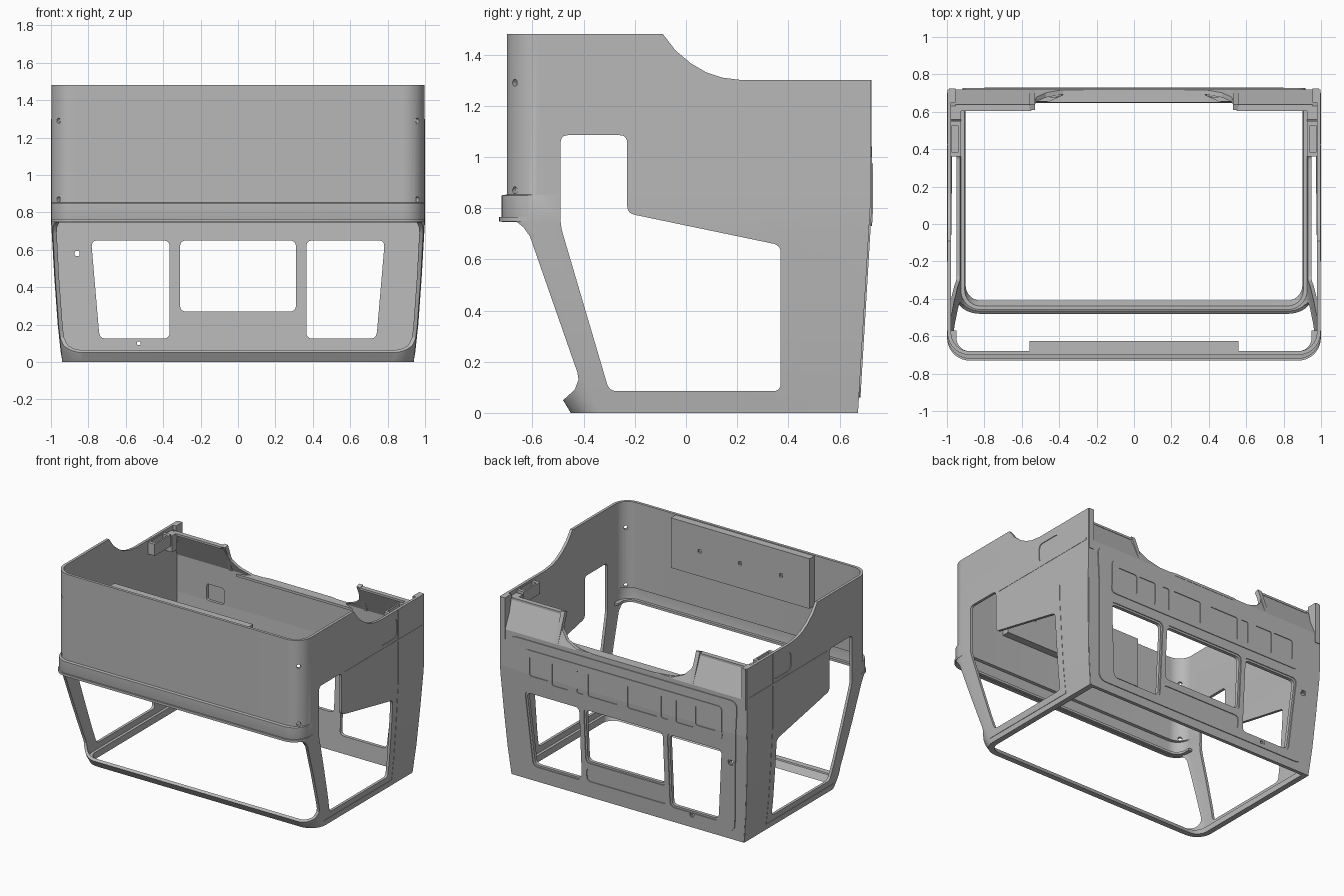
import bpy, bmesh, math
from mathutils import Vector

if "Cube" in bpy.data.objects:
    bpy.data.objects.remove(bpy.data.objects["Cube"], do_unlink=True)

grey = bpy.data.materials.new("primer_grey")
grey.use_nodes = True
grey.diffuse_color = (0.48, 0.48, 0.48, 1)
grey.node_tree.nodes["Principled BSDF"].inputs["Base Color"].default_value = (0.48, 0.48, 0.48, 1)


# ---------- helpers ----------
def make(name, bm):
    bmesh.ops.recalc_face_normals(bm, faces=bm.faces)
    me = bpy.data.meshes.new(name)
    bm.to_mesh(me)
    bm.free()
    ob = bpy.data.objects.new(name, me)
    bpy.context.collection.objects.link(ob)
    me.materials.append(grey)
    return ob


def interp(table, z):
    for (z0, v0), (z1, v1) in zip(table, table[1:]):
        if z <= z1:
            return v0 + (v1 - v0) * max(0, (z - z0) / (z1 - z0))
    return table[-1][1]


def half_width(z):
    return interp([(0, .94), (.2, .962), (.45, .98), (.76, .998), (1.5, .998)], z)


def back_y(z):
    return interp([(0, .67), (.8, .72), (1.5, .72)], z)


def rounded(points, r, steps=5):
    """Polygon with every corner rounded."""
    out = []
    pts = [Vector(p) for p in points]
    for i, p in enumerate(pts):
        a = p + (pts[i - 1] - p).normalized() * r
        b = p + (pts[(i + 1) % len(pts)] - p).normalized() * r
        for k in range(steps + 1):
            t = k / steps
            out.append(a * (1 - t) ** 2 + p * 2 * t * (1 - t) + b * t * t)
    return out


def rect(x0, x1, z0, z1):
    return [(x0, z0), (x1, z0), (x1, z1), (x0, z1)]


def mirrored(points):
    return [(-x, z) for x, z in points]


def prism(name, points, axis, a, b):
    """Extrude a 2D outline along x (outline is y,z) or along y (outline is x,z)."""
    bm = bmesh.new()
    rows = [[bm.verts.new((d, p[0], p[1]) if axis == 'x' else (p[0], d, p[1]))
             for p in points] for d in (a, b)]
    n = len(points)
    bm.faces.new(rows[0])
    bm.faces.new(rows[1][::-1])
    for i in range(n):
        j = (i + 1) % n
        bm.faces.new((rows[0][i], rows[0][j], rows[1][j], rows[1][i]))
    return make(name, bm)


def box(name, x0, x1, y0, y1, z0, z1):
    return prism(name, rect(y0, y1, z0, z1), 'x', x0, x1)


def loft(name, rings):
    """Join closed rings; each ring is an outer run followed by its inner run reversed."""
    bm = bmesh.new()
    rows = [[bm.verts.new(p) for p in ring] for ring in rings]
    m = len(rows[0])
    for lo, hi in zip(rows, rows[1:]):
        for i in range(m):
            j = (i + 1) % m
            bm.faces.new((lo[i], lo[j], hi[j], hi[i]))
    for row in (rows[0], rows[-1]):
        for i in range(m // 2 - 1):
            bm.faces.new((row[i], row[i + 1], row[m - 2 - i], row[m - 1 - i]))
    return make(name, bm)


def u_ring(z, hx, yf, yb, t, radius=.12, steps=10):
    """U-shaped wall section, open at the back."""
    def run(inset):
        r, w, f = radius - inset, hx - inset, yf + inset
        right = [(w - r + r * math.sin(q), f + r - r * math.cos(q), z)
                 for q in [k * math.pi / 2 / steps for k in range(steps + 1)]]
        right.append((w, yb, z))
        return [(-x, y, zz) for x, y, zz in reversed(right)] + right
    return run(0) + run(t)[::-1]


def boolean(ob, cutter, op='DIFFERENCE'):
    mod = ob.modifiers.new("cut", 'BOOLEAN')
    mod.operation, mod.object, mod.solver = op, cutter, 'EXACT'
    bpy.context.view_layer.objects.active = ob
    bpy.ops.object.modifier_apply(modifier=mod.name)
    bpy.data.objects.remove(cutter, do_unlink=True)


def smooth(ob):
    bpy.ops.object.select_all(action='DESELECT')
    ob.select_set(True)
    bpy.context.view_layer.objects.active = ob
    bpy.ops.object.shade_smooth_by_angle(angle=math.radians(30))


# ---------- cab shell: front panel, sides and pillars ----------
fronts = [(0, -.45), (.05, -.48), (.2, -.533), (.45, -.621), (.75, -.72),
          (.85, -.72), (.853, -.70), (1.48, -.70)]
shell = loft("cab_shell", [u_ring(z, half_width(z), yf, back_y(z), .02) for z, yf in fronts])
windscreen = [(-1, .75), (-.66, .745), (-.635, .725), (-.61, .69), (-.425, .16),
              (-.42, .13), (-.435, .09), (-.48, .05), (-1, .05)]
roof_cut = [(-.09, 1.6), (-.09, 1.48), (-.04, 1.415), (.02, 1.365), (.08, 1.33),
            (.14, 1.31), (.22, 1.3), (1, 1.3), (1, 1.6)]
door_window = [(-.49, 1.085), (-.23, 1.085), (-.23, .78), (.37, .655),
               (.37, .085), (-.3, .085), (-.49, .73)]
boolean(shell, prism("cutter", windscreen, 'x', -1.5, 1.5))
boolean(shell, prism("cutter", roof_cut, 'x', -1.5, 1.5))
boolean(shell, prism("cutter", rounded(door_window, .03), 'x', -1.5, 1.5))

for s in (-1, 1):
    # shallow side hatch and corner bolt holes
    hatch = rounded(rect(.215, .41, 1.105, 1.24), .035)
    boolean(shell, prism("cutter", hatch, 'x', s * .993, s * 1.1))
    for z in (.87, 1.29):
        bm = bmesh.new()
        bmesh.ops.create_cone(bm, cap_ends=True, segments=14, radius1=.014, radius2=.014, depth=.2)
        hole = make("cutter", bm)
        hole.location = (s * .95, -.66, z)
        hole.rotation_euler = Vector((s, -1, 0)).to_track_quat('Z', 'Y').to_euler()
        bpy.context.view_layer.update()
        boolean(shell, hole)
smooth(shell)

# lip above the windscreen and bottom sill
smooth(loft("windscreen_lip", [u_ring(z, .999, -.73, -.57, .05) for z in (.748, .765)]))
sill = loft("bottom_sill", [u_ring(z, half_width(z) - .002, yf + .002, back_y(z) - .01, .038)
                            for z, yf in ((0, -.45), (.045, -.478))])
smooth(sill)


# ---------- raised seams on the sides ----------
def side_strip(name, s, y0, y1, z0, z1, thick=.004):
    levels = [z0] + [z for z in (.2, .45, .76) if z0 < z < z1] + [z1]
    rings = []
    for z in levels:
        w = half_width(z)
        rings.append([(s * (w + thick), y0, z), (s * (w + thick), y1, z),
                      (s * (w - .01), y1, z), (s * (w - .01), y0, z)])
    return loft(name, rings)


for s, side in ((1, "left"), (-1, "right")):
    side_strip(side + "_door_seam", s, .42, .427, .04, 1.3, .002)
    side_strip(side + "_sill_seam", s, -.355, .425, .036, .044, .003)
    side_strip(side + "_waist_ridge", s, -.2, .7, 1.068, 1.082, .002)
    # inner latch tray, bracket and rear corner post
    tray = box(side + "_latch_tray", s * .925, s * .985, .36, .55, 1.2, 1.285)
    boolean(tray, box("cutter", s * .937, s * .975, .385, .525, 1.22, 1.4))
    box(side + "_inner_bracket", s * .925, s * .985, .56, .62, 1.15, 1.27)
    prism(side + "_rear_post", [(.715, 1.0), (.725, 1.0), (.725, 1.3), (.65, 1.3), (.65, 1.27)],
          'x', s * .955, s * .99)

# plate inside the front panel
plate = box("inner_front_plate", -.56, .56, -.69, -.625, 1.11, 1.475)
for x in (-.33, 0, .33):
    boolean(plate, box("cutter", x - .012, x + .012, -.64, -.5, 1.28, 1.304))


# ---------- back wall ----------
def wall_slab(name, offset, thick):
    """Slab that follows the bent back profile and the side taper."""
    profile = [(0, .672), (.2, .684), (.45, .699), (.8, .72), (1.07, .72), (1.27, .63)]
    rings = []
    for z, y in profile:
        w, y = half_width(z) - .004, y + offset
        rings.append([(-w, y, z), (w, y, z), (w, y - thick, z), (-w, y - thick, z)])
    return loft(name, rings)


outer_window = [(.365, .125), (.74, .125), (.785, .65), (.365, .65)]
windows = [outer_window, mirrored(outer_window), rect(-.31, .31, .27, .65)]
header_holes = [rect(.6, .74, .8, .92)]
header_holes.append(mirrored(header_holes[0]))


def cut_holes(ob, outlines, r, grow=0):
    for outline in outlines:
        c = sum((Vector(p) for p in outline), Vector((0, 0))) / len(outline)
        pts = [Vector(p) + Vector((math.copysign(grow, p[0] - c.x), math.copysign(grow, p[1] - c.y)))
               for p in outline]
        boolean(ob, prism("cutter", rounded(pts, r), 'y', .4, 1))


wall = wall_slab("back_wall", 0, .025)
dip = [(.57, 1.5), (.55, 1.27), (.52, 1.16), (.47, 1.11), (.38, 1.075)]
boolean(wall, prism("cutter", dip + mirrored(dip)[::-1], 'y', .4, 1))
cut_holes(wall, windows, .035)
cut_holes(wall, header_holes, .02)
cut_holes(wall, [rect(-.873, -.847, .567, .593), rect(-.54, -.52, .09, .11)], .008)

# raised panel around the windows, with a long recess below the middle one
panel = wall_slab("back_panel", .006, .012)
outline = [(-.87, .06), (.87, .06), (.92, 1.04), (-.92, 1.04)]
boolean(panel, prism("cutter", rounded(outline, .06), 'y', .4, 1), 'INTERSECT')
cut_holes(panel, windows, .04, .014)
cut_holes(panel, [rect(-.32, .32, .12, .215)], .03)
cut_holes(panel, [rect(-.88, -.84, .56, .6), rect(-.55, -.51, .08, .12)], .012)

# header frame with pockets
header = wall_slab("header_frame", .011, .014)
boolean(header, prism("cutter", rounded(rect(-.8, .8, .73, .975), .035), 'y', .4, 1), 'INTERSECT')
pockets = [rect(.04, .28, .765, .93), rect(.31, .37, .765, .93), rect(.43, .57, .765, .93)]
cut_holes(header, pockets + [mirrored(p) for p in pockets], .015)
cut_holes(header, header_holes, .02, .012)

# ledge in the middle dip and the wing end tabs
arch = [(-.47, .65), (.47, .65), (.36, .7), (.25, .722), (-.25, .722), (-.36, .7)]
ledge = loft("middle_ledge", [[(x, y, z) for x, y in arch] for z in (1.06, 1.078)])
for s, side in ((1, "left"), (-1, "right")):
    prism(side + "_wing_tab", [(.72, 1.07), (.7, 1.05), (.61, 1.27), (.64, 1.28)],
          'x', s * .53, s * .56)
    box(side + "_wing_rim", s * .56, s * .955, .605, .64, 1.255, 1.27)
